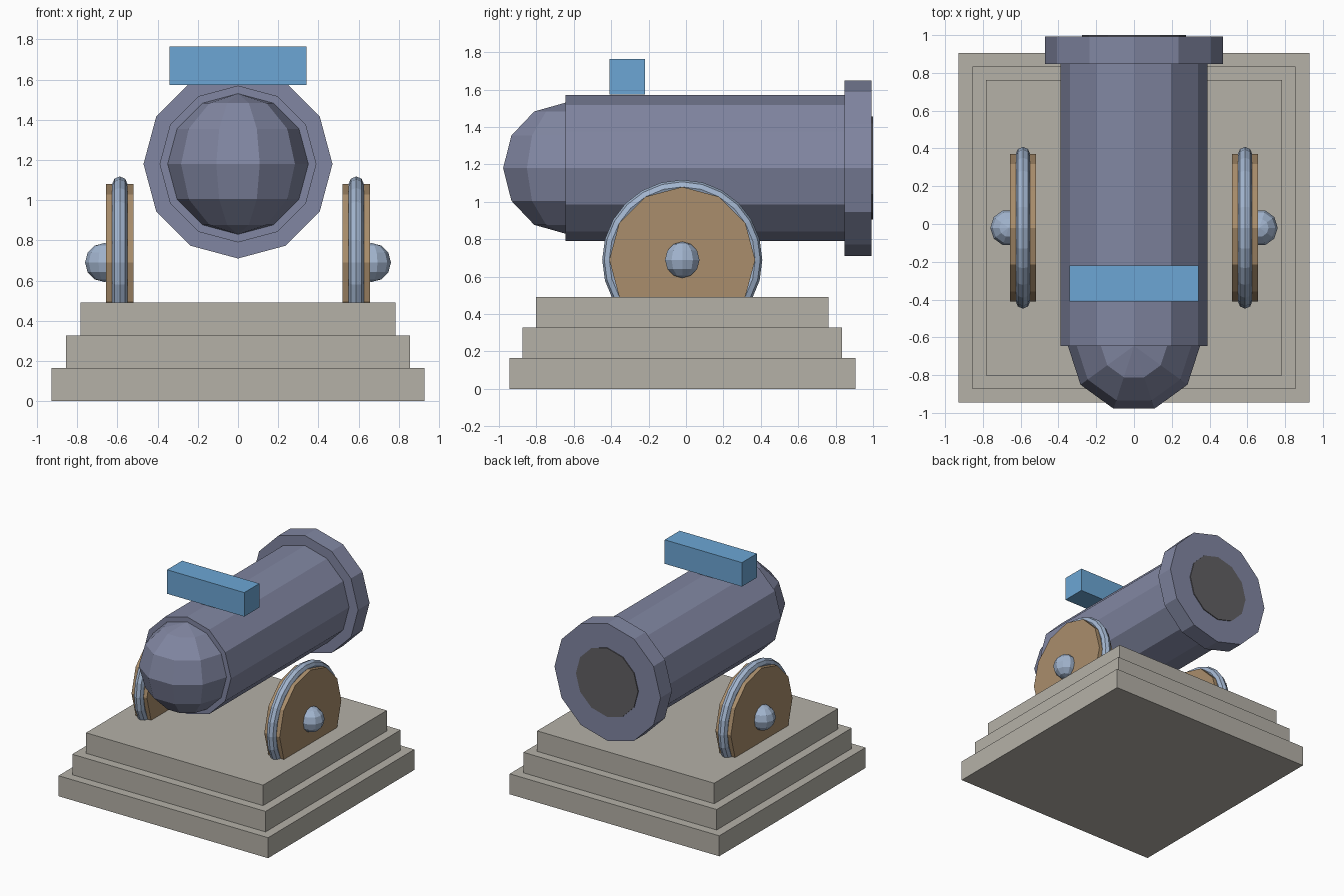
import bpy
from math import pi

cube = bpy.data.objects.get("Cube")
if cube:
    bpy.data.objects.remove(cube, do_unlink=True)


def material(name, rgb):
    m = bpy.data.materials.new(name)
    m.use_nodes = True
    m.diffuse_color = (*rgb, 1)
    bsdf = next(n for n in m.node_tree.nodes if n.type == 'BSDF_PRINCIPLED')
    bsdf.inputs["Base Color"].default_value = (*rgb, 1)
    return m


stone = material("grey stone", (0.46, 0.44, 0.39))
iron = material("blue grey iron", (0.22, 0.24, 0.36))
steel = material("pale steel", (0.36, 0.46, 0.62))
wood = material("brown wood", (0.40, 0.27, 0.15))
blue = material("bright blue", (0.15, 0.38, 0.66))
dark = material("dark bore", (0.12, 0.115, 0.125))


def finish(name, mat):
    ob = bpy.context.object
    ob.name = ob.data.name = name
    ob.data.materials.append(mat)
    return ob


def box(name, mat, centre, size):
    bpy.ops.mesh.primitive_cube_add(size=1, location=centre)
    bpy.context.object.scale = size
    return finish(name, mat)


def drum(name, mat, radius, y0, y1):
    """Twelve-sided cylinder along the barrel axis."""
    bpy.ops.mesh.primitive_cylinder_add(
        vertices=12, radius=radius, depth=y1 - y0,
        location=(0, (y0 + y1) / 2, AXIS_Z), rotation=(pi / 2, 0, 0))
    return finish(name, mat)


def ball(name, mat, centre, radius):
    bpy.ops.mesh.primitive_uv_sphere_add(
        segments=10, ring_count=6, radius=radius, location=centre,
        rotation=(0, 0, pi / 2))
    return finish(name, mat)


AXIS_Z = 1.18
MID_Y = -0.02

# Stepped plinth
STEP = 0.164
for i, name in enumerate(("lower_step", "middle_step", "upper_step")):
    box(name, stone, (0, MID_Y, STEP * (i + 0.5)),
        (1.856 - 0.144 * i, 1.85 - 0.142 * i, STEP))

# Barrel, muzzle and rounded breech
drum("barrel", iron, 0.39, -0.645, 0.86)
drum("muzzle_ring", iron, 0.47, 0.848, 0.993)
drum("bore", dark, 0.275, 0.95, 1.0)
ball("breech_dome", iron, (0, -0.645, AXIS_Z), 0.35)

# Sight block on top
box("sight_block", blue, (0, -0.314, 1.669), (0.684, 0.19, 0.192))

# Wheels, sunk into the plinth
for side, x in (("left", 1), ("right", -1)):
    hub = (x * 0.588, MID_Y, 0.69)
    bpy.ops.mesh.primitive_cylinder_add(
        vertices=12, radius=0.39, depth=0.136, location=hub, rotation=(0, pi / 2, 0))
    finish(side + "_wheel", wood)
    bpy.ops.mesh.primitive_torus_add(
        major_segments=24, minor_segments=8, major_radius=0.39, minor_radius=0.038,
        location=hub, rotation=(0, pi / 2, 0))
    finish(side + "_wheel_rim", steel)
    ball(side + "_wheel_hub", steel, (x * 0.664, MID_Y, 0.69), 0.097)
